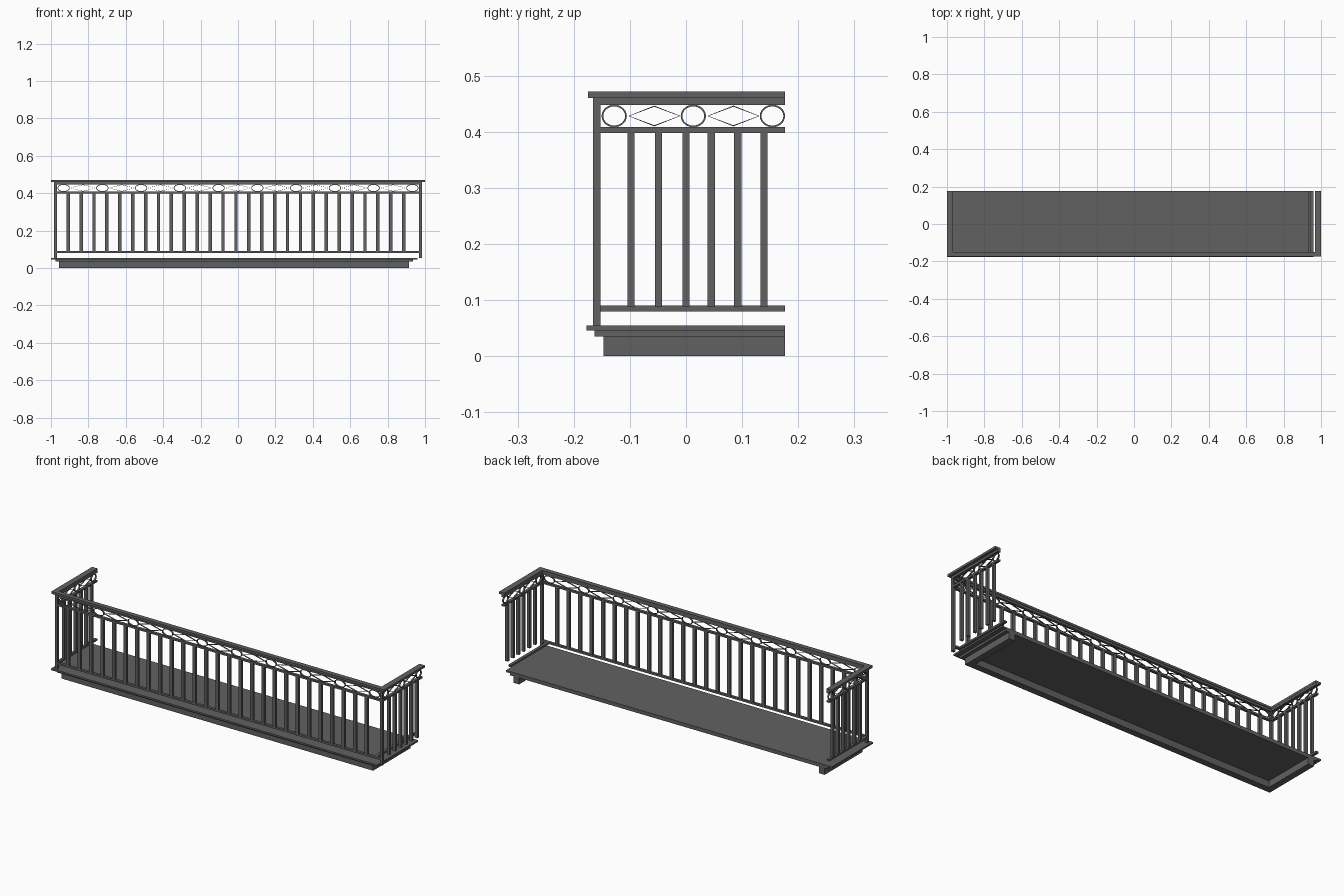
import bpy, bmesh
from math import sin, cos, pi

if "Cube" in bpy.data.objects:
    bpy.data.objects.remove(bpy.data.objects["Cube"])

GREY = bpy.data.materials.new("dark_iron")
GREY.diffuse_color = (0.12, 0.12, 0.12, 1)
GREY.use_nodes = True
GREY.node_tree.nodes["Principled BSDF"].inputs["Base Color"].default_value = GREY.diffuse_color
BACK = 0.176


def finish(name, bm):
    bmesh.ops.recalc_face_normals(bm, faces=bm.faces)
    me = bpy.data.meshes.new(name)
    bm.to_mesh(me)
    bm.free()
    me.materials.append(GREY)
    ob = bpy.data.objects.new(name, me)
    bpy.context.collection.objects.link(ob)
    return ob


def prism(name, outline, z0, z1):
    bm = bmesh.new()
    f = bm.faces.new([bm.verts.new((x, y, z0)) for x, y in outline])
    top = bmesh.ops.extrude_face_region(bm, geom=[f])["geom"]
    bmesh.ops.translate(bm, vec=(0, 0, z1 - z0),
                        verts=[v for v in top if isinstance(v, bmesh.types.BMVert)])
    return finish(name, bm)


def box(name, x0, x1, y0, y1, z0, z1):
    return prism(name, [(x0, y0), (x1, y0), (x1, y1), (x0, y1)], z0, z1)


def u_frame(name, x0, x1, y0, wx, wy, z0, z1):
    """U-shaped band, open at the wall side"""
    return prism(name, [(x0, y0), (x1, y0), (x1, BACK), (x1 - wx, BACK), (x1 - wx, y0 + wy),
                        (x0 + wx, y0 + wy), (x0 + wx, BACK), (x0, BACK)], z0, z1)


def ring(name, loc, a, b, t, n, depth, side):
    """Upright elliptical or diamond band; side turns it to face x"""
    bm = bmesh.new()
    loops = []
    for ra, rb, d in ((a, b, -depth / 2), (a, b, depth / 2),
                      (a - t, b - t, depth / 2), (a - t, b - t, -depth / 2)):
        loops.append([bm.verts.new((ra * cos(2 * pi * i / n), d, rb * sin(2 * pi * i / n)))
                      for i in range(n)])
    for k in range(4):
        p, q = loops[k], loops[(k + 1) % 4]
        for i in range(n):
            j = (i + 1) % n
            bm.faces.new((p[i], p[j], q[j], q[i]))
    ob = finish(name, bm)
    ob.location = loc
    if side:
        ob.rotation_euler.z = pi / 2
    if n > 4:
        for poly in ob.data.polygons:
            poly.use_smooth = True
        bpy.ops.object.select_all(action='DESELECT')
        ob.select_set(True)
        bpy.context.view_layer.objects.active = ob
        bpy.ops.object.shade_smooth_by_angle()


# Floor plate and stepped moulding below it
box("floor_plate", -1.0, 0.96, -0.177, BACK, 0.046, 0.055)
box("floor_step", -0.975, 0.935, -0.163, BACK, 0.035, 0.046)
u_frame("floor_skirt", -0.957, 0.915, -0.147, 0.035, 0.035, 0.0, 0.035)

# Handrail and horizontal rails
u_frame("handrail", -1.0, 1.0, -0.175, 0.032, 0.026, 0.46, 0.472)
u_frame("upper_rail", -0.985, 0.985, -0.166, 0.016, 0.014, 0.448, 0.46)
u_frame("frieze_rail", -0.985, 0.985, -0.166, 0.016, 0.014, 0.398, 0.408)
box("bottom_rail_front", -0.985, 0.97, -0.166, -0.152, 0.08, 0.09)
box("bottom_rail_left", -0.985, -0.969, -0.152, BACK, 0.08, 0.09)
box("bottom_rail_right", 0.929, 0.945, -0.152, BACK, 0.08, 0.09)

# Corner posts
for s in (-1, 1):
    box("corner_post", s * 0.977 - 0.008, s * 0.977 + 0.008, -0.166, -0.152, 0.055, 0.46)

# Balusters
for i in range(27):
    x = -0.908 + i * 0.069
    box("front_baluster", x - 0.009, x + 0.009, -0.166, -0.153, 0.088, 0.4)
for s in (-1, 1):
    for y in (-0.098, -0.049, 0.0, 0.045, 0.092, 0.139):
        box("side_baluster", s * 0.977 - 0.008, s * 0.977 + 0.008,
            y - 0.0065, y + 0.0065, 0.088, 0.4)

# Ornamental frieze of ovals and diamonds
ZF = 0.428
for i in range(10):
    x = (i - 4.5) * 0.2072
    ring("front_oval", (x, -0.159, ZF), 0.033, 0.02, 0.0035, 28, 0.009, False)
    if i < 9:
        ring("front_diamond", (x + 0.1036, -0.159, ZF), 0.069, 0.0185, 0.0022, 4, 0.008, False)
for s in (-1, 1):
    for i in range(3):
        y = -0.128 + i * 0.141
        ring("side_oval", (s * 0.977, y, ZF), 0.0225, 0.02, 0.003, 28, 0.009, True)
        if i < 2:
            ring("side_diamond", (s * 0.977, y + 0.0715, ZF), 0.0465, 0.0185, 0.002, 4, 0.008, True)
